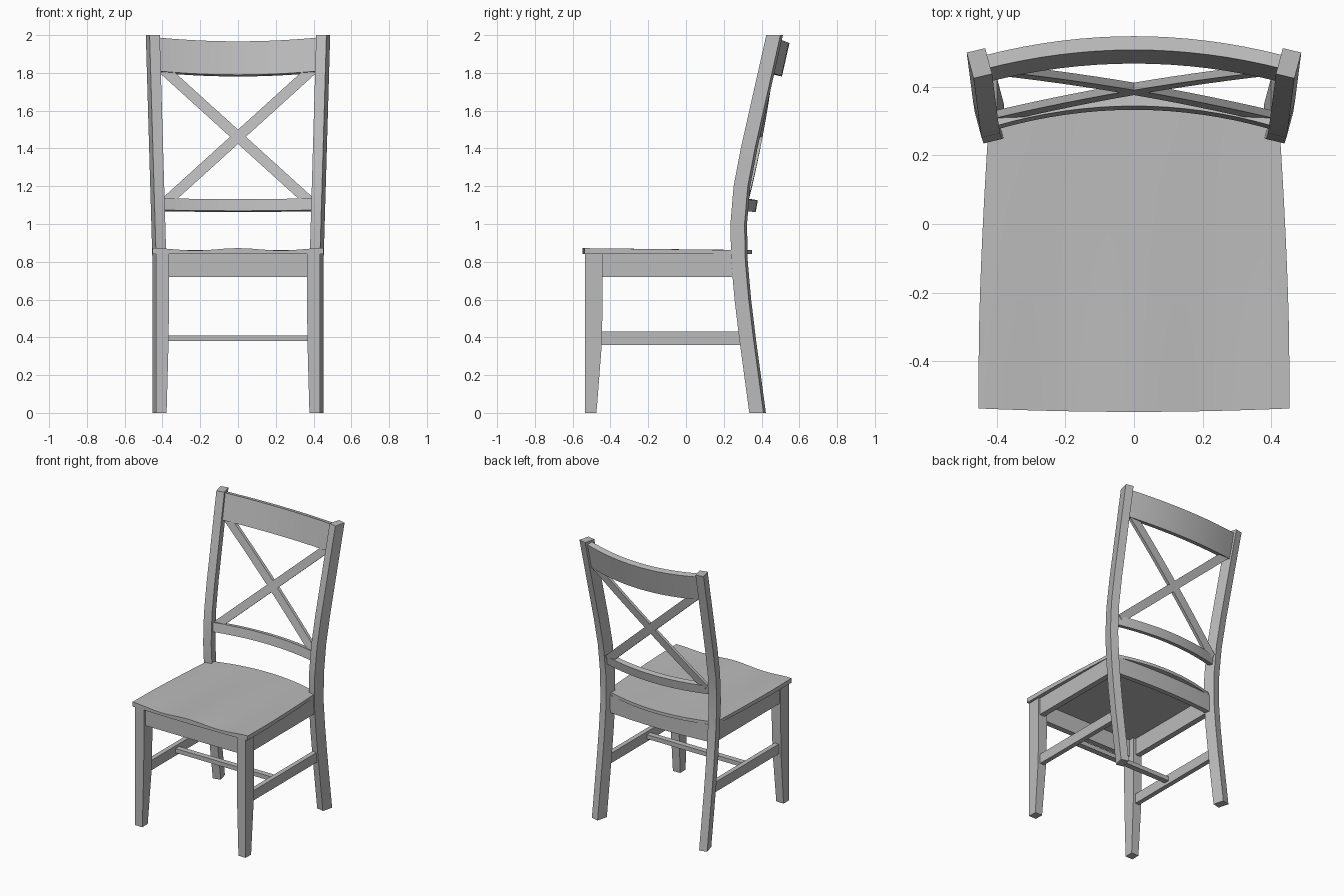
import bpy, bmesh, math
from mathutils import Vector

if "Cube" in bpy.data.objects:
    bpy.data.objects.remove(bpy.data.objects["Cube"])

paint = bpy.data.materials.new("grey_paint")
paint.diffuse_color = (0.5, 0.5, 0.5, 1)
paint.use_nodes = True
paint.node_tree.nodes["Principled BSDF"].inputs["Base Color"].default_value = paint.diffuse_color


def loft(name, rings):
    """Skin a closed solid through a list of equal-length rings."""
    bm = bmesh.new()
    loops = [[bm.verts.new(p) for p in ring] for ring in rings]
    n = len(loops[0])
    for a, b in zip(loops, loops[1:]):
        for i in range(n):
            j = (i + 1) % n
            bm.faces.new((a[i], a[j], b[j], b[i]))
    bm.faces.new(loops[0])
    bm.faces.new(loops[-1])
    bmesh.ops.recalc_face_normals(bm, faces=bm.faces)
    mesh = bpy.data.meshes.new(name)
    bm.to_mesh(mesh)
    bm.free()
    mesh.materials.append(paint)
    obj = bpy.data.objects.new(name, mesh)
    bpy.context.collection.objects.link(obj)
    bpy.ops.object.select_all(action='DESELECT')
    obj.select_set(True)
    bpy.context.view_layer.objects.active = obj
    bpy.ops.object.shade_smooth_by_angle(angle=math.radians(30))
    return obj


def box(name, x0, x1, y0, y1, z0, z1):
    return loft(name, [[(x0, y0, z), (x1, y0, z), (x1, y1, z), (x0, y1, z)] for z in (z0, z1)])


def bowed_rail(name, half, y, z0, z1, thick, lean, sag, drop=0.0, steps=16):
    """Rail across x that bows backwards; y is the front bottom edge at its centre."""
    rings = []
    for i in range(steps + 1):
        u = 2 * i / steps - 1
        yy, zz = y - sag * u * u, drop * u * u
        top = yy + lean * (z1 - z0)
        tilt = -lean * thick
        rings.append([(u * half, yy, z0 + zz), (u * half, yy + thick, z0 + zz + tilt),
                      (u * half, top + thick, z1 + zz + tilt), (u * half, top, z1 + zz)])
    return loft(name, rings)


# Rear posts: one bent piece from floor to top, turned slightly in plan
POST_Y = [.335, .308, .281, .257, .239, .235, .252, .290, .335, .380, .425]
for side, label in ((-1, "left"), (1, "right")):
    rings = []
    for i, y in enumerate(POST_Y):
        z = i * 0.2
        x = 0.433 + 0.035 * max(0, (z - 0.8) / 1.2)
        rings.append([(side * (x + dx), y + dy, z) for dx, dy in
                      ((0, 0), (-.054, .013), (-.034, .088), (.02, .075))])
    loft("rear_post_" + label, rings)

    # Front legs: square on top, tapered on the inner faces towards the floor
    rings = []
    for z, xi, yb in ((0, .378, -.474), (.36, .368, -.446), (.6, .365, -.441), (.842, .365, -.441)):
        rings.append([(side * xi, -.535, z), (side * .435, -.535, z),
                      (side * .435, yb, z), (side * xi, yb, z)])
    loft("front_leg_" + label, rings)

    # Side aprons and stretchers
    for part, xi, xo, y0, y1, z0, z1 in (("side_apron_", .385, .425, -.45, .26, .72, .842),
                                         ("side_stretcher_", .385, .418, -.46, .31, .36, .43)):
        box(part + label, *sorted((side * xi, side * xo)), y0, y1, z0, z1)

# Front apron, back apron and cross stretcher
box("front_apron", -.375, .375, -.52, -.48, .72, .842)
bowed_rail("back_apron", .39, .28, .72, .842, .035, 0, .02)
box("cross_stretcher", -.39, .39, -.15, -.11, .38, .41)

# Seat: tapered board with a bowed front and back edge and a shallow saddle
rings = []
COLS, ROWS = 24, 12
for i in range(COLS + 1):
    u = 2 * i / COLS - 1
    top, bottom = [], []
    for j in range(ROWS + 1):
        v = j / ROWS
        front = -.548 + .01 * u * u
        back = .35 - .075 * u * u
        y = front + (back - front) * v
        x = u * (.453 - .028 * max(0, v - .2) ** 1.5 / .8 ** 1.5)
        z = .862 + .004 * (1 - v) + .006 * (1 - v) * math.cos(2 * math.pi * u)
        top.append((x, y, z))
        bottom.append((x, y, .84))
    rings.append(top + bottom[::-1])
loft("seat", rings)

# Backrest rails
bowed_rail("crest_rail", .432, .468, 1.79, 1.967, .04, .225, .055, .021)
bowed_rail("lower_back_rail", .40, .333, 1.07, 1.132, .036, .18, .057, .004)

# Crossed slats, gently bowed, running from the lower rail to the crest rail
for side, label in ((-1, "left"), (1, "right")):
    start, end = Vector((.385, 0, 1.113)), Vector((-.392, 0, 1.817))
    across = Vector((end.z - start.z, 0, start.x - end.x)).normalized() * .028
    rings = []
    for i in range(13):
        t = i / 12
        c = start.lerp(end, t)
        ring = []
        for w, d in ((-1, -.011), (1, -.011), (1, .011), (-1, .011)):
            p = c + across * w
            s = (p.z - 1.46) / .35
            y = .394 + .066 * s - .012 * (2 * t - 1) ** 2 + d
            ring.append((side * p.x, y, p.z))
        rings.append(ring)
    loft("cross_slat_" + label, rings)
